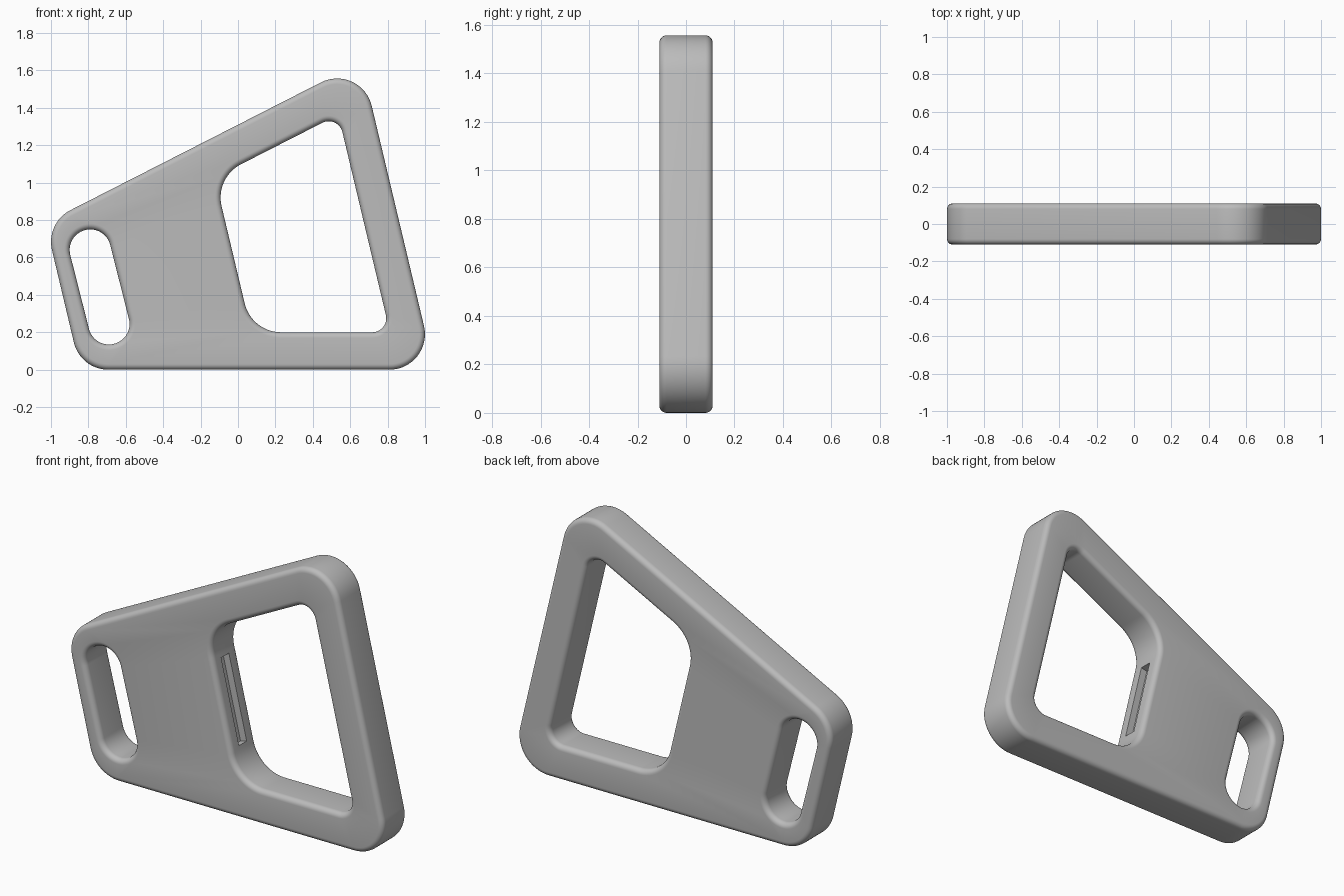
import bpy, bmesh, math
from mathutils import Vector

cube = bpy.data.objects.get("Cube")
if cube:
    bpy.data.objects.remove(cube)

HALF = 0.11      # half thickness
FILLET = 0.03    # rounding of the front and back edges
ARC = 16         # segments per corner
STEPS = 6        # segments per fillet

grey = bpy.data.materials.new("plain_grey")
grey.use_nodes = True
grey.diffuse_color = (0.5, 0.5, 0.5, 1)
grey.node_tree.nodes["Principled BSDF"].inputs["Base Color"].default_value = (0.5, 0.5, 0.5, 1)


def rounded(corners, radii, offset):
    """Counter-clockwise polygon with rounded corners, grown by offset."""
    pts = []
    n = len(corners)
    for i, r in enumerate(radii):
        p, c, q = (Vector(corners[k % n]) for k in (i - 1, i, i + 1))
        a, b = (c - p).normalized(), (q - c).normalized()
        na, nb = Vector((a.y, -a.x)), Vector((b.y, -b.x))
        centre = c - (na + nb) * r / (1 + na.dot(nb))
        start = math.atan2(na.y, na.x)
        turn = math.acos(max(-1, min(1, na.dot(nb))))
        for k in range(ARC + 1):
            t = start + turn * k / ARC
            pts.append(centre + (r + offset) * Vector((math.cos(t), math.sin(t))))
    return pts


def slot_corners(low, high, r):
    """Rectangle around two end circles."""
    low, high = Vector(low), Vector(high)
    d = (high - low).normalized() * r
    s = Vector((d.y, -d.x))
    return [low - d - s, low - d + s, high + d + s, high + d - s]


# Outline, window and handle slot: corners, corner radii, fillet direction
loops = [
    ([(-0.843, 0), (1.05, 0), (0.659, 1.646), (-1.029, 0.785)], [0.19] * 4, -1),
    ([(0.0725, 0.2), (0.8125, 0.2), (0.536, 1.3635), (-0.124, 1.027)],
     [0.2, 0.075, 0.075, 0.2], 1),
    (slot_corners((-0.69, 0.245), (-0.79, 0.64), 0.11), [0.1095] * 4, 1),
]

# Fillet profile from the front face to the back face: (inset, y)
quarter = [(FILLET * (1 - math.sin(t)), -HALF + FILLET * (1 - math.cos(t)))
           for t in (math.pi / 2 * k / STEPS for k in range(STEPS + 1))]
profile = quarter + [(d, -y) for d, y in reversed(quarter)]

# Plate body
bm = bmesh.new()
caps = ([], [])
for corners, radii, sign in loops:
    rings = [[bm.verts.new((p.x, y, p.y)) for p in rounded(corners, radii, sign * d)]
             for d, y in profile]
    n = len(rings[0])
    for r0, r1 in zip(rings, rings[1:]):
        for i in range(n):
            j = (i + 1) % n
            bm.faces.new((r0[i], r0[j], r1[j], r1[i]))
    for cap, ring in zip(caps, (rings[0], rings[-1])):
        cap += [bm.edges.get((ring[i], ring[(i + 1) % n])) for i in range(n)]
for cap, y in zip(caps, (-1, 1)):
    bmesh.ops.triangle_fill(bm, edges=cap, use_beauty=True, normal=(0, y, 0))
bmesh.ops.recalc_face_normals(bm, faces=bm.faces)
mesh = bpy.data.meshes.new("plate")
bm.to_mesh(mesh)
bm.free()
plate = bpy.data.objects.new("plate", mesh)
bpy.context.collection.objects.link(plate)
mesh.materials.append(grey)

# Narrow pocket in the window's slanted wall
bpy.ops.mesh.primitive_cube_add(size=1, location=(-0.026, 0, 0.614),
                                rotation=(0, -math.atan(0.2375), 0))
cutter = bpy.context.object
cutter.name = "pocket_cutter"
cutter.scale = (0.08, 0.07, 0.49)
cutter.data.materials.append(grey)
cutter.hide_render = True
bpy.context.view_layer.update()
cut = plate.modifiers.new("pocket", 'BOOLEAN')
cut.operation = 'DIFFERENCE'
cut.solver = 'EXACT'
cut.object = cutter

bpy.ops.object.select_all(action='DESELECT')
plate.select_set(True)
bpy.context.view_layer.objects.active = plate
bpy.ops.object.modifier_apply(modifier="pocket")
bpy.data.objects.remove(cutter)
bpy.ops.object.shade_smooth_by_angle(angle=math.radians(30))
